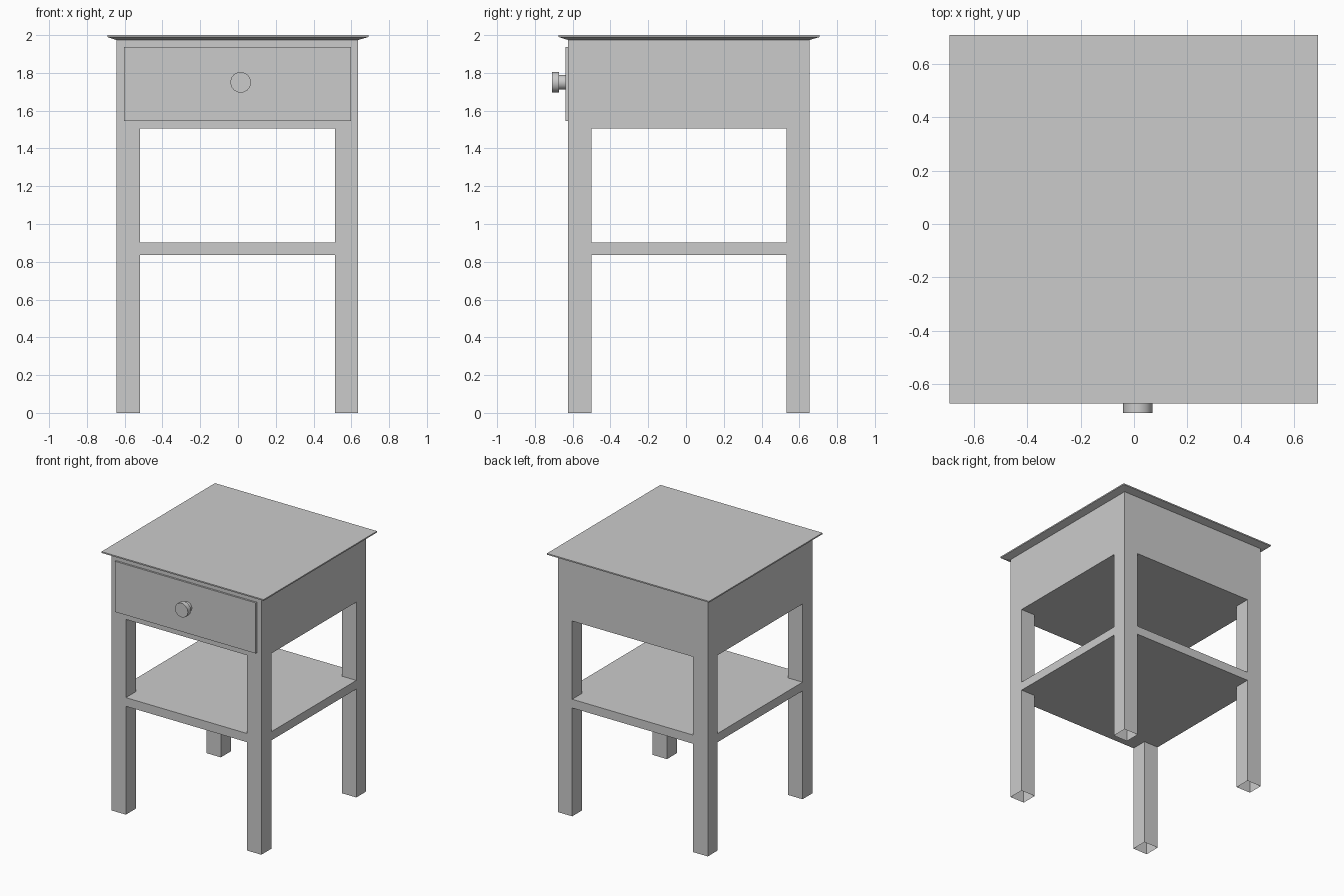
import bpy, bmesh, math
from itertools import product

if "Cube" in bpy.data.objects:
    bpy.data.objects.remove(bpy.data.objects["Cube"])


def make_object(name, bm):
    mesh = bpy.data.meshes.new(name)
    bm.to_mesh(mesh)
    bm.free()
    obj = bpy.data.objects.new(name, mesh)
    bpy.context.collection.objects.link(obj)
    return obj


def loft(name, rings):
    """Skin a list of equally sized rings and cap both ends."""
    bm = bmesh.new()
    loops = [[bm.verts.new(p) for p in ring] for ring in rings]
    n = len(loops[0])
    for a, b in zip(loops, loops[1:]):
        for i in range(n):
            j = (i + 1) % n
            bm.faces.new((a[i], a[j], b[j], b[i]))
    bm.faces.new(loops[0])
    bm.faces.new(loops[-1])
    bmesh.ops.recalc_face_normals(bm, faces=bm.faces)
    return make_object(name, bm)


def rect(x0, x1, y0, y1, z):
    return [(x0, y0, z), (x1, y0, z), (x1, y1, z), (x0, y1, z)]


# Frame: legs, shelf and drawer case as one flush shell, legs open underneath
grid = ((-0.643, -0.519, 0.513, 0.636),
        (-0.624, -0.501, 0.532, 0.653),
        (0.0, 0.835, 0.902, 1.505, 1.974))
leg = {(i, j, k) for i in (0, 2) for j in (0, 2) for k in range(4)}
slabs = {(i, j, k) for i in range(3) for j in range(3) for k in (1, 3)}
solid = leg | slabs
bm = bmesh.new()
for cell in solid:
    for axis, side in product(range(3), (0, 1)):
        near = list(cell)
        near[axis] += 2 * side - 1
        if tuple(near) in solid or near[2] in (-1, 4):
            continue
        u, v = (axis + 1) % 3, (axis + 2) % 3
        corners = []
        for du, dv in ((0, 0), (1, 0), (1, 1), (0, 1)):
            idx = list(cell)
            idx[axis] += side
            idx[u] += du
            idx[v] += dv
            corners.append(bm.verts.new([grid[a][idx[a]] for a in range(3)]))
        bm.faces.new(corners if side else corners[::-1])
bmesh.ops.remove_doubles(bm, verts=bm.verts, dist=1e-4)
bmesh.ops.dissolve_limit(bm, angle_limit=math.radians(1),
                         verts=bm.verts, edges=bm.edges)
make_object("frame", bm)

# Table top with an undercut edge
loft("table_top", [rect(-0.643, 0.636, -0.624, 0.653, 1.974),
                   rect(-0.692, 0.69, -0.674, 0.708, 1.99),
                   rect(-0.692, 0.69, -0.674, 0.708, 2.0)])

# Drawer front
loft("drawer_front", [rect(-0.603, 0.598, -0.638, -0.62, 1.546),
                      rect(-0.603, 0.598, -0.638, -0.62, 1.936)])

# Round knob: (radius, y) profile turned about the y axis
profile = [(0.04, -0.63), (0.04, -0.672), (0.055, -0.672), (0.055, -0.709)]
SIDES = 14
knob = loft("drawer_knob", [
    [(0.014 + r * math.cos(t * math.tau / SIDES), y,
      1.75 + r * math.sin(t * math.tau / SIDES)) for t in range(SIDES)]
    for r, y in profile])
bpy.context.view_layer.objects.active = knob
knob.select_set(True)
bpy.ops.object.shade_smooth_by_angle(angle=math.radians(40))
